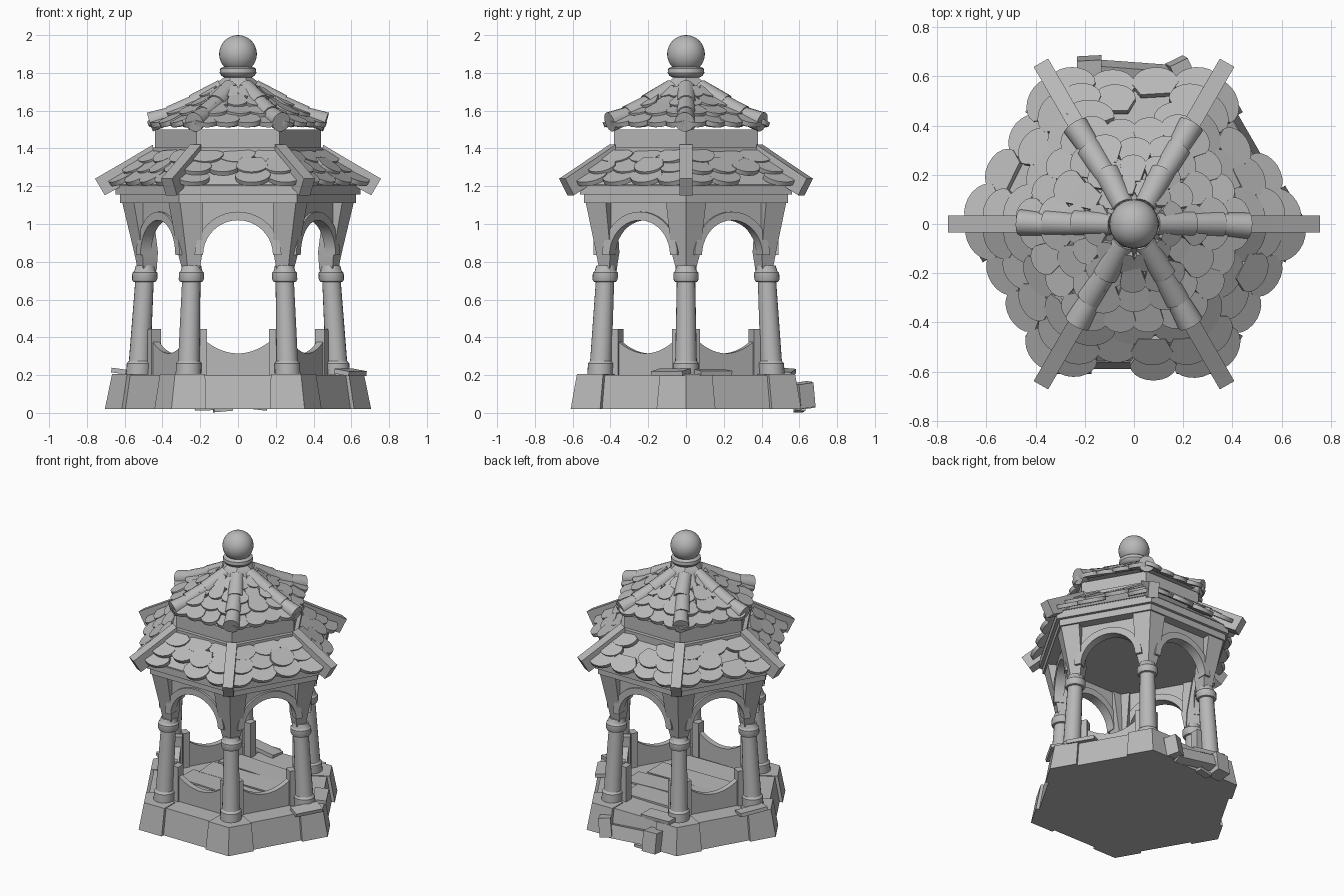
import bpy, bmesh, random
from math import pi, sin, cos, radians
from mathutils import Matrix, Vector

random.seed(4)
cube = bpy.data.objects.get("Cube")
if cube:
    bpy.data.objects.remove(cube)

stone = bpy.data.materials.new("grey_stone")
stone.use_nodes = True
GREY = (0.48, 0.48, 0.48, 1)
stone.diffuse_color = GREY
stone.node_tree.nodes["Principled BSDF"].inputs["Base Color"].default_value = GREY

SIDES = [Matrix.Rotation(k * pi / 3, 4, 'Z') for k in range(6)]
UNIT = Matrix.Identity(4)


def finish(name, bm):
    bmesh.ops.recalc_face_normals(bm, faces=bm.faces)
    mesh = bpy.data.meshes.new(name)
    bm.to_mesh(mesh)
    bm.free()
    mesh.materials.append(stone)
    ob = bpy.data.objects.new(name, mesh)
    bpy.context.collection.objects.link(ob)
    bpy.ops.object.select_all(action='DESELECT')
    ob.select_set(True)
    bpy.context.view_layer.objects.active = ob
    bpy.ops.object.shade_smooth_by_angle(angle=radians(32))


def loft(bm, rings, m=UNIT):
    """Skin a stack of matching outlines and cap both ends."""
    loops = [[bm.verts.new(m @ Vector(p)) for p in ring] for ring in rings]
    n = len(loops[0])
    for a, b in zip(loops, loops[1:]):
        for i in range(n):
            j = (i + 1) % n
            bm.faces.new((a[i], a[j], b[j], b[i]))
    bm.faces.new(loops[0][::-1])
    bm.faces.new(loops[-1])


def circle(r, z, n=6, shift=0):
    return [(r * cos(2 * pi * i / n) + shift, r * sin(2 * pi * i / n), z) for i in range(n)]


def box(bm, pos, size, turn=(0, 0, 0)):
    m = Matrix.Translation(pos)
    for axis, ang in zip('XYZ', turn):
        m = m @ Matrix.Rotation(radians(ang), 4, axis)
    bmesh.ops.create_cube(bm, size=1, matrix=m @ Matrix.Diagonal((*size, 1)))


def hex_stack(name, steps):
    bm = bmesh.new()
    loft(bm, [circle(r, z) for r, z in steps])
    finish(name, bm)


def chevron(r, arm, depth, z):
    """Plan of a block wrapped around the corner on +x."""
    half = [(r - arm / 2, arm * cos(pi / 6)),
            (r - arm / 2 - depth * cos(pi / 6), arm * cos(pi / 6) - depth / 2)]
    return [(r, 0, z), (*half[0], z), (*half[1], z), (r - depth / cos(pi / 6), 0, z),
            (half[1][0], -half[1][1], z), (half[0][0], -half[0][1], z)]


def corner_blocks(name, *levels):
    bm = bmesh.new()
    for m in SIDES:
        loft(bm, [chevron(*level) for level in levels], m)
    finish(name, bm)


def side_panels(name, outline, near, far, skip=()):
    """Extrude an x-z outline inward on each side."""
    bm = bmesh.new()
    for k, m in enumerate(SIDES):
        if k not in skip:
            loft(bm, [[(x, -d, z) for x, z in outline] for d in (near, far)], m)
    finish(name, bm)


# Plinth
hex_stack("plinth_core", [(0.68, 0.02), (0.645, 0.2)])
corner_blocks("plinth_corner_stones", (0.705, 0.18, 0.12, 0.02), (0.667, 0.16, 0.12, 0.205))

# Floor boards and loose rim slabs
bm = bmesh.new()
for i in range(4):
    box(bm, (random.uniform(-0.03, 0.03), -0.27 + i * 0.18, 0.203),
        (0.72 - abs(i - 1.5) * 0.12, 0.172, 0.02), (random.uniform(-2, 2), 1, random.uniform(-4, 4)))
finish("floor_boards", bm)
bm = bmesh.new()
for x, y, turn in ((0.595, -0.08, (5, 8, -30)), (-0.585, 0.1, (0, 8, -30)),
                   (0.55, 0.14, (-3, 5, 30)), (-0.16, 0.52, (-4, 5, -6))):
    box(bm, (x, y, 0.215), (0.09, 0.19, 0.025) if abs(x) > 0.3 else (0.24, 0.1, 0.025), turn)
finish("loose_rim_slabs", bm)

# Fallen stones at the back
bm = bmesh.new()
box(bm, (-0.18, 0.625, 0.09), (0.1, 0.1, 0.14), (8, 0, 3))
box(bm, (0.19, 0.625, 0.095), (0.08, 0.085, 0.13), (5, 9, 25))
box(bm, (0.01, 0.615, 0.08), (0.3, 0.06, 0.09), (18, 5, -6))
box(bm, (-0.08, 0.6, 0.017), (0.1, 0.05, 0.02), (0, -5, 8))
finish("fallen_stones", bm)

# Columns
bm = bmesh.new()
shaft = [(0.068, 0.2), (0.068, 0.262), (0.058, 0.274), (0.057, 0.285), (0.049, 0.692),
         (0.061, 0.695), (0.067, 0.707), (0.067, 0.742), (0.058, 0.75), (0.05, 0.78)]
for m in SIDES:
    loft(bm, [circle(r, z, 20, 0.525 - 0.06 * (z - 0.2)) for r, z in shaft], m)
finish("columns", bm)

# Low railings with a dipped top; the back one has fallen away
dip = [(x / 10 * 0.165, 0.315 + 0.06 * (x / 10) ** 2) for x in range(-10, 11)]
side_panels("railings", [(-0.2, 0.19), (-0.2, 0.375)] + dip + [(0.2, 0.375), (0.2, 0.19)],
            0.425, 0.385, skip=(3,))
for name, x in (("left_railing_posts", 0.188), ("right_railing_posts", -0.188)):
    side_panels(name, [(x - 0.023, 0.19), (x - 0.023, 0.445), (x + 0.023, 0.445), (x + 0.023, 0.19)],
                0.435, 0.375)


# Arches and the flared corner brackets
def arc(r):
    return [(-r * cos(i * pi / 20), 0.835 + r * sin(i * pi / 20)) for i in range(21)]


side_panels("arch_walls", [(-0.23, 1.12), (-0.23, 0.835)] + arc(0.19) + [(0.23, 0.835), (0.23, 1.12)],
            0.475, 0.435)
side_panels("arch_bands", arc(0.23) + arc(0.185)[::-1], 0.49, 0.425)
corner_blocks("corner_brackets", (0.53, 0.06, 0.08, 0.755), (0.55, 0.088, 0.095, 0.85),
              (0.612, 0.122, 0.11, 1.11))

# Eaves beam and the band between the roofs
hex_stack("eaves_beam", [(0.625, 1.11), (0.625, 1.155), (0.648, 1.155), (0.648, 1.21)])
hex_stack("roof_band", [(0.47, 1.34), (0.47, 1.405), (0.44, 1.405), (0.44, 1.5)])

# Roof decks under the tiles
hex_stack("lower_roof_deck", [(0.65, 1.205), (0.56, 1.28), (0.46, 1.365)])
hex_stack("upper_roof_deck", [(0.45, 1.52), (0.37, 1.562), (0.25, 1.622), (0.11, 1.71)])


# Scalloped tiles, narrower at the upper end
def tile(bm, m, x, dist, z, w, length, slope):
    r = w / 2
    outline = [(-r * cos(i * pi / 10), r * 0.8 * (1 - sin(i * pi / 10))) for i in range(11)]
    outline += [(r * 0.65, length), (-r * 0.65, length)]
    place = (m @ Matrix.Translation((x, -dist, z))
             @ Matrix.Rotation(radians(slope + random.uniform(-3, 3)), 4, 'X')
             @ Matrix.Rotation(radians(random.uniform(-5, 5)), 4, 'Z')
             @ Matrix.Rotation(radians(random.uniform(-3, 3)), 4, 'Y'))
    loft(bm, [[(u, v, h) for u, v in outline] for h in (0, 0.026)], place)


def tiled_roof(name, rows, missing=()):
    bm = bmesh.new()
    for k, m in enumerate(SIDES):
        for row, (dist, z, count, length, slope) in enumerate(rows):
            pitch = dist * 1.08 / count
            for i in range(count):
                if (k, row, i) not in missing:
                    tile(bm, m, (i - (count - 1) / 2) * pitch, dist + random.uniform(-0.01, 0.01),
                         z, pitch * 1.14, length, slope)
    finish(name, bm)


tiled_roof("lower_roof_tiles", [(0.615, 1.2, 4, 0.13, 33), (0.55, 1.255, 4, 0.13, 34),
                                (0.48, 1.31, 3, 0.1, 36)],
           missing={(0, 0, 1), (3, 1, 1), (3, 2, 1), (4, 1, 2), (2, 0, 2)})
tiled_roof("upper_roof_tiles", [(0.425, 1.512, 4, 0.14, 23), (0.345, 1.562, 3, 0.13, 25),
                                (0.26, 1.608, 3, 0.12, 29), (0.175, 1.658, 2, 0.09, 37)])

# Hip beams on the lower roof
bm = bmesh.new()
beam = [(0.45, 1.42), (0.61, 1.325), (0.757, 1.24), (0.705, 1.152), (0.6, 1.21), (0.45, 1.32)]
for m in SIDES:
    loft(bm, [[(r, y, z) for r, z in beam] for y in (-0.034, 0.034)], m)
finish("hip_beams", bm)

# Overlapping ridge rolls on the upper roof
bm = bmesh.new()
ridge = [(0.465, 1.54), (0.355, 1.575), (0.235, 1.635), (0.095, 1.715)]
for m in SIDES:
    for (r0, z0), (r1, z1) in zip(ridge, ridge[1:]):
        low, high = Vector((r0, random.uniform(-0.01, 0.01), z0)), Vector((r1, 0, z1))
        along = high - low
        place = m @ Matrix.Translation(low) @ along.to_track_quat('Z', 'Y').to_matrix().to_4x4()
        loft(bm, [circle(0.053, 0, 14), circle(0.046, along.length * 1.08, 14)], place)
finish("ridge_rolls", bm)

# Finial
hex_stack("finial_foot", [(0.15, 1.695), (0.115, 1.735), (0.107, 1.752), (0.075, 1.775), (0.075, 1.8)])
bm = bmesh.new()
loft(bm, [circle(r, z, 24) for r, z in
          ((0.07, 1.775), (0.088, 1.785), (0.097, 1.8), (0.095, 1.822), (0.08, 1.832))])
finish("finial_ring", bm)
bm = bmesh.new()
bmesh.ops.create_uvsphere(bm, u_segments=32, v_segments=16, radius=0.1,
                          matrix=Matrix.Translation((0, 0, 1.9)))
finish("finial_ball", bm)
